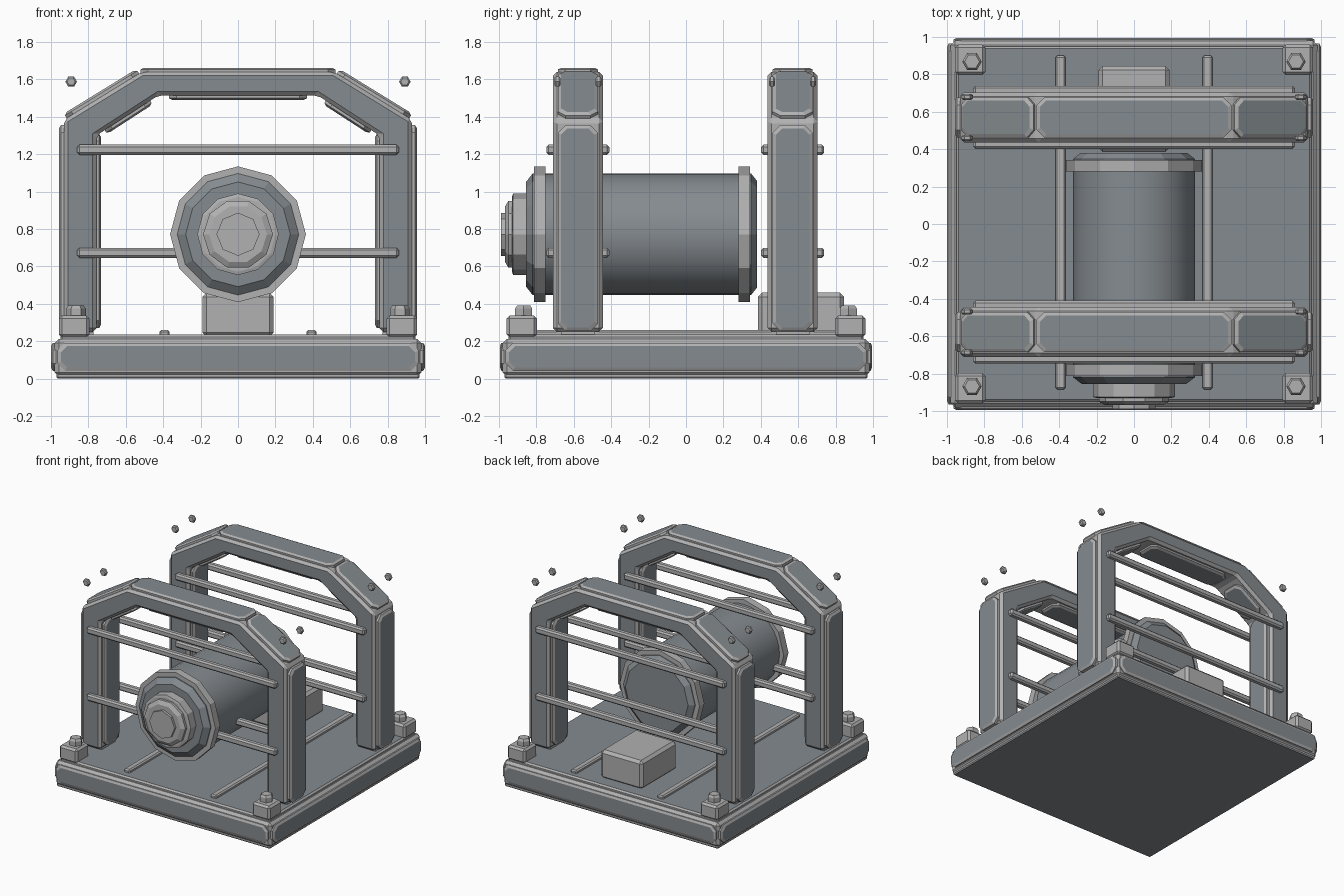
import bpy, bmesh, math
from mathutils import Vector

if "Cube" in bpy.data.objects:
    bpy.data.objects.remove(bpy.data.objects["Cube"])


def material(name, rgb):
    m = bpy.data.materials.new(name)
    m.diffuse_color = (*rgb, 1)
    m.use_nodes = True
    m.node_tree.nodes["Principled BSDF"].inputs["Base Color"].default_value = m.diffuse_color
    return m


DARK, LIGHT = 0, 1
MATS = [material("dark steel", (0.235, 0.26, 0.28)), material("light trim", (0.44, 0.44, 0.44))]


def finish(name, bm):
    bmesh.ops.recalc_face_normals(bm, faces=bm.faces)
    me = bpy.data.meshes.new(name)
    bm.to_mesh(me)
    bm.free()
    for m in MATS:
        me.materials.append(m)
    ob = bpy.data.objects.new(name, me)
    bpy.context.collection.objects.link(ob)
    return ob


def bevel_sharp(bm, width):
    # bevelled edges take the light trim colour
    edges = [e for e in bm.edges if e.is_manifold and e.calc_face_angle() > 0.3]
    bmesh.ops.bevel(bm, geom=edges, offset=width, segments=1, affect='EDGES',
                    profile=0.5, material=LIGHT)


def box(name, lo, hi, bevel=0.01, dark=lambda n: False):
    bm = bmesh.new()
    bmesh.ops.create_cube(bm, size=1)
    lo, hi = Vector(lo), Vector(hi)
    for v in bm.verts:
        v.co = Vector((lo + hi)[i] / 2 + v.co[i] * (hi - lo)[i] for i in range(3))
    bm.normal_update()
    for f in bm.faces:
        f.material_index = DARK if dark(f.normal) else LIGHT
    if bevel:
        bevel_sharp(bm, bevel)
    return finish(name, bm)


def lathe(name, profile, axis, center, segs, mat):
    # profile: (radius, distance along axis), closed at both ends
    bm = bmesh.new()
    c, rings = Vector(center), []
    for r, d in profile:
        ring = []
        for i in range(segs):
            a = math.tau * i / segs
            p, q = r * math.cos(a), r * math.sin(a)
            off = {'X': (d, p, q), 'Y': (p, d, q), 'Z': (p, q, d)}[axis]
            ring.append(bm.verts.new(c + Vector(off)))
        rings.append(ring)
    for a, b in zip(rings, rings[1:]):
        for i in range(segs):
            j = (i + 1) % segs
            bm.faces.new((a[i], a[j], b[j], b[i]))
    bm.faces.new(rings[0])
    bm.faces.new(rings[-1])
    for f in bm.faces:
        f.material_index = mat
    return finish(name, bm)


def plate(name, center, u, n, length, width, height=0.028, corner=0.04, rim=0.018):
    # raised octagonal panel: light sides, dark face
    c, u, n = Vector(center), Vector(u).normalized(), Vector(n).normalized()
    v = n.cross(u)
    bm = bmesh.new()
    rings = []
    for inset, h in ((0, -0.01), (0, height * 0.6), (rim, height)):
        a, b, k = length / 2 - inset, width / 2 - inset, corner - inset * 0.4
        pts = [(a, b - k), (a - k, b), (k - a, b), (-a, b - k),
               (-a, k - b), (k - a, -b), (a - k, -b), (a, k - b)]
        rings.append([bm.verts.new(c + u * x + v * y + n * h) for x, y in pts])
    for r, s in zip(rings, rings[1:]):
        for i in range(8):
            j = (i + 1) % 8
            bm.faces.new((r[i], r[j], s[j], s[i])).material_index = LIGHT
    bm.faces.new(rings[0]).material_index = LIGHT
    bm.faces.new(rings[-1]).material_index = DARK
    return finish(name, bm)


# base slab with raised floor and underside
box("base_slab", (-.98, -.98, .012), (.98, .98, .212), .022)
box("base_floor", (-.95, -.95, .2), (.95, .95, .236), .012, lambda n: n.z > .5)
box("base_underside", (-.97, -.97, 0), (.97, .97, .03), .008, lambda n: n.z < -.5)
for s in (-1, 1):
    plate("base_end_panel", (0, s * .975, .117), (1, 0, 0), (0, s, 0), 1.93, .15, .02)
    plate("base_side_panel", (s * .975, 0, .117), (0, 1, 0), (s, 0, 0), 1.93, .15, .025)
    # floor rails
    box("floor_rail", (s * .393 - .028, -.885, .225), (s * .393 + .028, .9, .26), .01)
    # corner mounts with hex bolts
    for t in (-1, 1):
        x, y = s * .876, t * .878
        box("corner_mount", (x - .081, y - .081, .22), (x + .081, y + .081, .338), .016)
        lathe("corner_bolt", [(.052, .33), (.052, .375), (.04, .392)], 'Z',
              (s * .866, t * .868, 0), 6, LIGHT)

# rear housing block on the floor
box("rear_block", (-.19, .385, .225), (.19, .845, .46), .022)

# arched frames
OUTER = [(-.93, .25), (-.93, 1.385), (-.515, 1.64), (.515, 1.64), (.93, 1.385), (.93, .25)]
INNER = [(-.757, .25), (-.757, 1.3), (-.425, 1.515), (.425, 1.515), (.757, 1.3), (.757, .25)]


def arch(yc, half=.133):
    bm = bmesh.new()
    rows = [[bm.verts.new((x, y, z)) for x, z in pts]
            for y in (yc - half, yc + half) for pts in (OUTER, INNER)]
    of, nf, ob, nb = rows
    for a, b in ((of, nf), (nf, nb), (nb, ob), (ob, of)):
        for i in range(5):
            bm.faces.new((a[i], a[i + 1], b[i + 1], b[i]))
    for i in (0, 5):
        bm.faces.new((of[i], nf[i], nb[i], ob[i]))
    bmesh.ops.recalc_face_normals(bm, faces=bm.faces)
    for f in bm.faces:
        f.material_index = DARK if abs(f.normal.y) > .9 else LIGHT
    bevel_sharp(bm, .02)
    finish("arch_frame", bm)

    # outer and inner panels along the arch
    plate("arch_top_panel", (0, yc, 1.64), (1, 0, 0), (0, 0, 1), 1.04, .215, .022)
    plate("arch_top_inner_panel", (0, yc, 1.515), (1, 0, 0), (0, 0, -1), .74, .2, .024)
    for s in (-1, 1):
        plate("arch_slope_panel", (s * .7225, yc, 1.5125), (s * .415, 0, -.255),
              (s * .255, 0, .415), .455, .215, .028)
        plate("arch_slope_inner_panel", (s * .591, yc, 1.4075), (s * .332, 0, -.215),
              (-s * .215, 0, -.332), .29, .2, .024)
        plate("arch_leg_panel", (s * .93, yc, .805), (0, 0, 1), (s, 0, 0), 1.1, .215, .028)
        plate("arch_leg_inner_panel", (s * .757, yc, .79), (0, 0, 1), (-s, 0, 0), 1.04, .2, .024)
        # foot under each leg
        box("arch_foot", (s * .843 - .07, yc - .09, .225), (s * .843 + .07, yc + .09, .26), 0)
        # cross bars on both faces of the frame
        for z in (1.224, .673):
            box("cross_bar", (-.86, yc + s * .142 - .026, z - .027),
                (.86, yc + s * .142 + .026, z + .027), .012)
        # loose bolt heads beside the slope
        for t in (-1, 1):
            lathe("slope_bolt", [(.022, -.016), (.031, -.008), (.031, .008), (.022, .016)],
                  'Y', (s * .892, yc + t * .11, 1.588), 6, LIGHT)


for yc in (-.578, .57):
    arch(yc)

# drum: round body, twelve-sided flanges, caps and stepped hub
axis = (0, 0, .772)
body = lathe("drum_body", [(.325, -.76), (.325, .3)], 'Y', axis, 32, DARK)
bpy.context.view_layer.objects.active = body
body.select_set(True)
bpy.ops.object.shade_smooth_by_angle(angle=math.radians(35))
for y0, y1 in ((-.812, -.75), (.28, .342)):
    lathe("drum_flange", [(.363, y0), (.363, y1)], 'Y', axis, 12, LIGHT)
lathe("front_cap", [(.325, -.8), (.325, -.82), (.28, -.855)], 'Y', axis, 12, DARK)
lathe("rear_cap", [(.325, .33), (.325, .348), (.285, .38)], 'Y', axis, 12, DARK)
lathe("hub_ring", [(.218, -.84), (.218, -.925), (.2, -.93)], 'Y', axis, 12, LIGHT)
lathe("hub_step", [(.187, -.92), (.187, -.95), (.155, -.968)], 'Y', axis, 10, LIGHT)
lathe("hub_center", [(.115, -.96), (.115, -.988)], 'Y', axis, 8, LIGHT)
